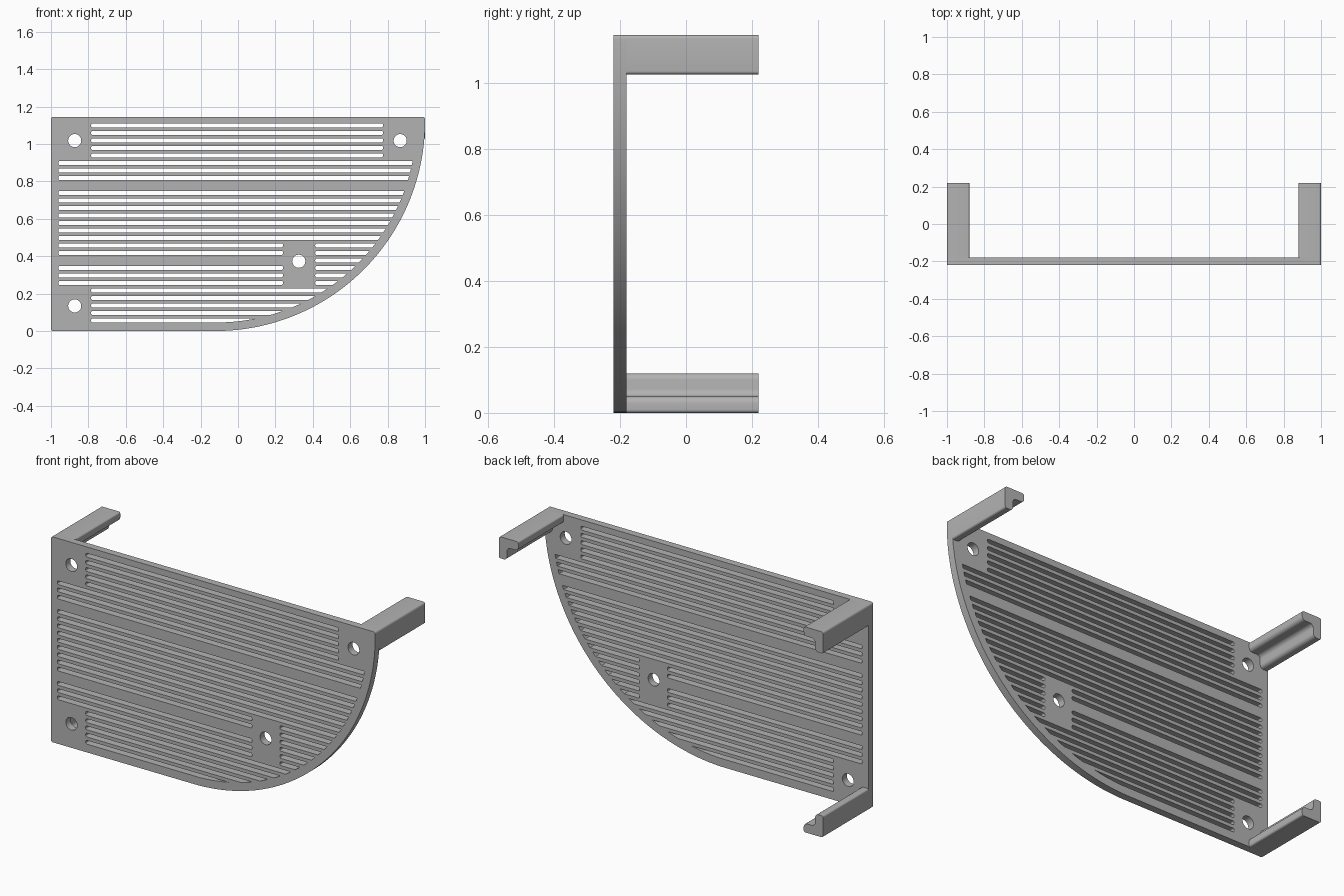
import bpy, bmesh
from math import sin, cos, pi, sqrt, radians
from mathutils import Vector

cube = bpy.data.objects.get("Cube")
if cube:
    bpy.data.objects.remove(cube, do_unlink=True)

grey = bpy.data.materials.new("grey")
grey.use_nodes = True
grey.diffuse_color = (0.45, 0.45, 0.45, 1)
grey.node_tree.nodes["Principled BSDF"].inputs["Base Color"].default_value = (0.45, 0.45, 0.45, 1)

TOP = 1.145
FRONT, PLATE_BACK, BACK = -0.22, -0.18, 0.22
CX, CZ, RADIUS = -0.12, 1.12, 1.12      # big rounded corner of the plate
SLOT_RADIUS = 1.075                     # slots stop at this inner arc


def rounded(corners, steps=6):
    """Round each (x, z, radius) corner of a closed polygon."""
    out = []
    for i, (x, z, r) in enumerate(corners):
        p = Vector((x, z))
        if r == 0:
            out.append(p)
            continue
        a = (Vector(corners[i - 1][:2]) - p).normalized()
        b = (Vector(corners[(i + 1) % len(corners)][:2]) - p).normalized()
        half = a.angle(b) / 2
        start, end = p + a * (r / math_tan(half)), p + b * (r / math_tan(half))
        centre = p + (a + b).normalized() * (r / sin(half))
        u, v = start - centre, end - centre
        sweep = u.angle(v)
        for k in range(steps + 1):
            t = k / steps
            out.append(centre + (u * sin((1 - t) * sweep) + v * sin(t * sweep)) / sin(sweep))
    return out


def math_tan(a):
    return sin(a) / cos(a)


def circle(x, z, r, n=32):
    return [Vector((x + r * cos(2 * pi * k / n), z + r * sin(2 * pi * k / n))) for k in range(n)]


def extrude(name, loops, y0, y1):
    """Fill loops in the x-z plane (inner loops are holes) and extrude along y."""
    curve = bpy.data.curves.new(name, "CURVE")
    curve.dimensions, curve.fill_mode = "2D", "BOTH"
    curve.extrude = (y1 - y0) / 2
    for loop in loops:
        spline = curve.splines.new("POLY")
        spline.points.add(len(loop) - 1)
        for point, co in zip(spline.points, loop):
            point.co = (co.x, co.y, 0, 1)
        spline.use_cyclic_u = True
    temp = bpy.data.objects.new(name + "_curve", curve)
    bpy.context.collection.objects.link(temp)
    bpy.context.view_layer.update()
    mesh = bpy.data.meshes.new_from_object(temp.evaluated_get(bpy.context.evaluated_depsgraph_get()))
    bpy.data.objects.remove(temp, do_unlink=True)
    bm = bmesh.new()
    bm.from_mesh(mesh)
    bmesh.ops.remove_doubles(bm, verts=bm.verts, dist=0.00005)
    for v in bm.verts:
        v.co = (v.co.x, (y0 + y1) / 2 - v.co.z, v.co.y)
    bmesh.ops.recalc_face_normals(bm, faces=bm.faces)
    bm.to_mesh(mesh)
    bm.free()
    mesh.name = name
    mesh.materials.clear()
    mesh.materials.append(grey)
    ob = bpy.data.objects.new(name, mesh)
    bpy.context.collection.objects.link(ob)
    bpy.ops.object.select_all(action="DESELECT")
    ob.select_set(True)
    bpy.context.view_layer.objects.active = ob
    bpy.ops.object.shade_smooth_by_angle(angle=radians(30))
    return ob


def slot(z, x0, x1=None):
    """Slot from x0 to x1, or to the inner arc when x1 is None."""
    lo, hi, r = z - 0.0105, z + 0.0105, 0.007
    corners = [(x0, hi, r), (x0, lo, r)]
    if x1 is not None:
        corners += [(x1, lo, r), (x1, hi, r)]
    else:
        for k in range(7):
            h = lo + (hi - lo) * k / 6
            corners.append((CX + sqrt(SLOT_RADIUS ** 2 - (CZ - h) ** 2), h, 0))
    return rounded(corners, 4)


# Plate outline
outline = [(-1, 0, 0.012), (-1, TOP, 0.012), (1, TOP, 0.012)]
arc = [(CX + RADIUS * cos(a), CZ - RADIUS * sin(a), 0) for a in (pi / 2 * k / 64 for k in range(65))]
loops = [rounded(outline + arc)]

# Screw holes
for x, z in ((-0.873, 1.018), (0.867, 1.018), (-0.873, 0.134), (0.325, 0.373)):
    loops.append(circle(x, z, 0.035))

# Vent slots, row by row from the top
for row in range(27):
    z = 1.099 - 0.0401 * row
    if row < 5:
        loops.append(slot(z, -0.785, 0.775))
    elif row == 8:
        continue
    elif row < 16:
        loops.append(slot(z, -0.96))
    elif row < 22:
        if row != 18:
            loops.append(slot(z, -0.96, 0.24))
        loops.append(slot(z, 0.413))
    else:
        loops.append(slot(z, -0.785))
extrude("vent_plate", loops, FRONT, PLATE_BACK)

# L-shaped legs in three corners
LEG, THICK = 0.12, 0.05
profile = [(0, 0, 0.012), (LEG, 0, 0.01), (LEG, THICK, 0.02), (THICK, THICK, 0.022),
           (THICK, LEG, 0.02), (0, LEG, 0.01)]
for name, sx, sz in (("upper_right_leg", -1, 1), ("upper_left_leg", 1, 1), ("lower_right_leg", -1, -1)):
    corner_z = TOP if sz > 0 else 0
    section = [(sx * (1 - x), corner_z - sz * z, r) for x, z, r in profile]
    extrude(name, [rounded(section)], PLATE_BACK, BACK)
